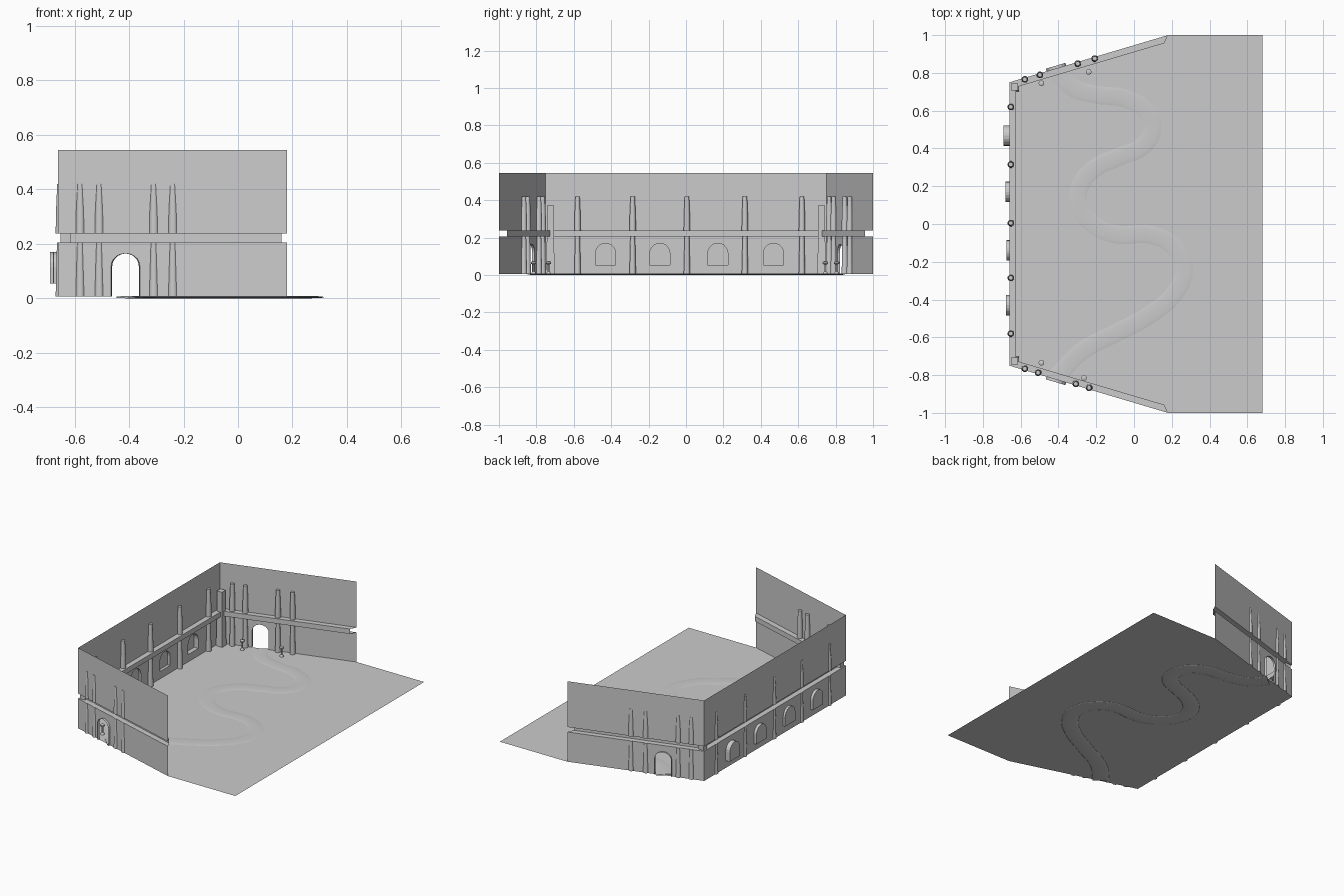
import bpy, bmesh, math
from mathutils import Vector

if "Cube" in bpy.data.objects:
    bpy.data.objects.remove(bpy.data.objects["Cube"])

BASE, LEDGE_LO, LEDGE_HI, TOP = 0.006, 0.205, 0.238, 0.545
OUTER = [(0.18, -1), (-0.66, -0.75), (-0.66, 0.75), (0.18, 1)]
INNER = [(0.16, -0.957), (-0.625, -0.724), (-0.625, 0.724), (0.16, 0.957)]


def finish(bm, name, smooth=False):
    bmesh.ops.remove_doubles(bm, verts=bm.verts, dist=1e-5)
    bmesh.ops.recalc_face_normals(bm, faces=bm.faces)
    me = bpy.data.meshes.new(name)
    bm.to_mesh(me)
    bm.free()
    ob = bpy.data.objects.new(name, me)
    bpy.context.collection.objects.link(ob)
    if smooth:
        bpy.context.view_layer.objects.active = ob
        ob.select_set(True)
        bpy.ops.object.shade_smooth_by_angle(angle=math.radians(40))
        ob.select_set(False)
    return ob


def lathe(name, rings, x, y, n=12):
    """Turned solid from (radius, z) rings."""
    bm = bmesh.new()
    loops = [[bm.verts.new((x + r * math.cos(2 * math.pi * (i + 0.5) / n),
                            y + r * math.sin(2 * math.pi * (i + 0.5) / n), z))
              for i in range(n)] for r, z in rings]
    for a, b in zip(loops, loops[1:]):
        for i in range(n):
            j = (i + 1) % n
            bm.faces.new((a[i], a[j], b[j], b[i]))
    bm.faces.new(loops[0][::-1])
    bm.faces.new(loops[-1])
    return finish(bm, name, n > 4)


def arched_wall(name, p0, p1, openings, out):
    """Wall sheet; openings = (centre, half width, sill, spring, rise, depth, closed)."""
    bm = bmesh.new()
    p0, p1, out = Vector(p0), Vector(p1), Vector(out).normalized()
    d = (p1 - p0).normalized()
    length = (p1 - p0).length

    def face(pts, depth=0.0):
        vs = []
        for p in pts:
            q = p0 + d * p[0] + out * (p[2] if len(p) > 2 else depth)
            vs.append(bm.verts.new((q.x, q.y, p[1])))
        bm.faces.new(vs)

    u = 0.0
    for c, w, sill, spring, rise, depth, closed in openings:
        face([(u, BASE), (c - w, BASE), (c - w, LEDGE_LO), (u, LEDGE_LO)])
        arc = [(c - w * math.cos(math.pi * i / 10), spring + rise * math.sin(math.pi * i / 10))
               for i in range(11)]
        for a, b in zip(arc, arc[1:]):
            face([a, b, (b[0], LEDGE_LO), (a[0], LEDGE_LO)])
        rim = [(c - w, sill)] + arc + [(c + w, sill)]
        for a, b in zip(rim, rim[1:]):
            face([(*a, 0), (*b, 0), (*b, depth), (*a, depth)])
        if closed:
            face([(c - w, BASE), (c + w, BASE), (c + w, sill), (c - w, sill)])
            a, b = rim[0], rim[-1]
            face([(*a, 0), (*b, 0), (*b, depth), (*a, depth)])
            face(rim, depth)
        u = c + w
    face([(u, BASE), (length, BASE), (length, LEDGE_LO), (u, LEDGE_LO)])
    return finish(bm, name)


# Courtyard floor
bm = bmesh.new()
bm.faces.new([bm.verts.new((x, y, BASE)) for x, y in OUTER + [(0.68, 1), (0.68, -1)]])
finish(bm, "floor")

# Back wall with four shallow niches
niches = [(y + 0.75, 0.054, 0.055, 0.115, 0.055, dep, True)
          for y, dep in ((-0.43, 0.018), (-0.14, 0.015), (0.17, 0.019), (0.468, 0.03))]
arched_wall("back_wall", OUTER[1], OUTER[2], niches, (-1, 0))

# Side walls with an arched doorway each
for s, side in ((-1, "front"), (1, "rear")):
    arched_wall(side + "_wall", (-0.66, 0.75 * s), (0.18, s),
                [(0.26, 0.053, BASE, 0.118, 0.047, 0.014, False)], (-0.285, 0.958 * s))

# Hollow ledge stepping inward, continuing into the upper wall
bm = bmesh.new()
rows = [[bm.verts.new((x, y, z)) for x, y in line] for line, z in
        ((OUTER, LEDGE_LO), (INNER, LEDGE_LO), (INNER, LEDGE_HI), (OUTER, LEDGE_HI), (OUTER, TOP))]
for a, b in zip(rows, rows[1:]):
    for i in range(3):
        bm.faces.new((a[i], a[i + 1], b[i + 1], b[i]))
finish(bm, "ledge_and_upper_wall")

# Tapered half-sunk pillars, stacked below and above the ledge
spots = [(-0.652, y) for y in (-0.58, -0.285, 0.005, 0.315, 0.62)]
for s, xs in ((1, (-0.58, -0.50, -0.30, -0.21)), (-1, (-0.58, -0.51, -0.31, -0.24))):
    spots += [(x + 0.002, s * (0.742 + (x + 0.66) * 0.2976)) for x in xs]
for x, y in spots:
    lathe("lower_pillar", [(0.018, BASE), (0.013, LEDGE_LO)], x, y)
    lathe("upper_pillar", [(0.018, LEDGE_HI), (0.0165, 0.32), (0.012, 0.42)], x, y)

# Square corner piers
for s in (-1, 1):
    lathe("corner_pier", [(0.032, BASE), (0.027, 0.2), (0.027, 0.373)], -0.632, 0.725 * s, 4)

# Small pedestals flanking the doorways
for x, y in ((-0.49, 0.745), (-0.24, 0.805), (-0.49, -0.735), (-0.265, -0.815)):
    lathe("pedestal", [(0.013, BASE), (0.012, 0.012), (0.005, 0.02), (0.005, 0.055),
                       (0.015, 0.062), (0.015, 0.07), (0.006, 0.074)], x, y)

# Winding path: flattened tube half sunk in the floor
pts = [(-0.41, 0.815), (-0.33, 0.725), (-0.2, 0.685), (-0.05, 0.665), (0.06, 0.6), (0.095, 0.5),
       (0.05, 0.415), (-0.08, 0.355), (-0.2, 0.3), (-0.285, 0.2), (-0.29, 0.1), (-0.22, 0.0),
       (-0.1, -0.055), (0.1, -0.06), (0.22, -0.13), (0.265, -0.24), (0.22, -0.36),
       (0.1, -0.47), (-0.1, -0.58), (-0.27, -0.67), (-0.41, -0.81)]
cu = bpy.data.curves.new("path", "CURVE")
cu.dimensions = "3D"
cu.twist_mode = "Z_UP"
cu.bevel_depth = 0.052
cu.bevel_resolution = 4
cu.use_fill_caps = True
sp = cu.splines.new("BEZIER")
sp.resolution_u = 6
sp.bezier_points.add(len(pts) - 1)
for b, p in zip(sp.bezier_points, pts):
    b.co = (*p, 0)
    b.handle_left_type = b.handle_right_type = "AUTO"
path = bpy.data.objects.new("path", cu)
path.scale.z = 0.08
path.location.z = 0.0045
bpy.context.collection.objects.link(path)
